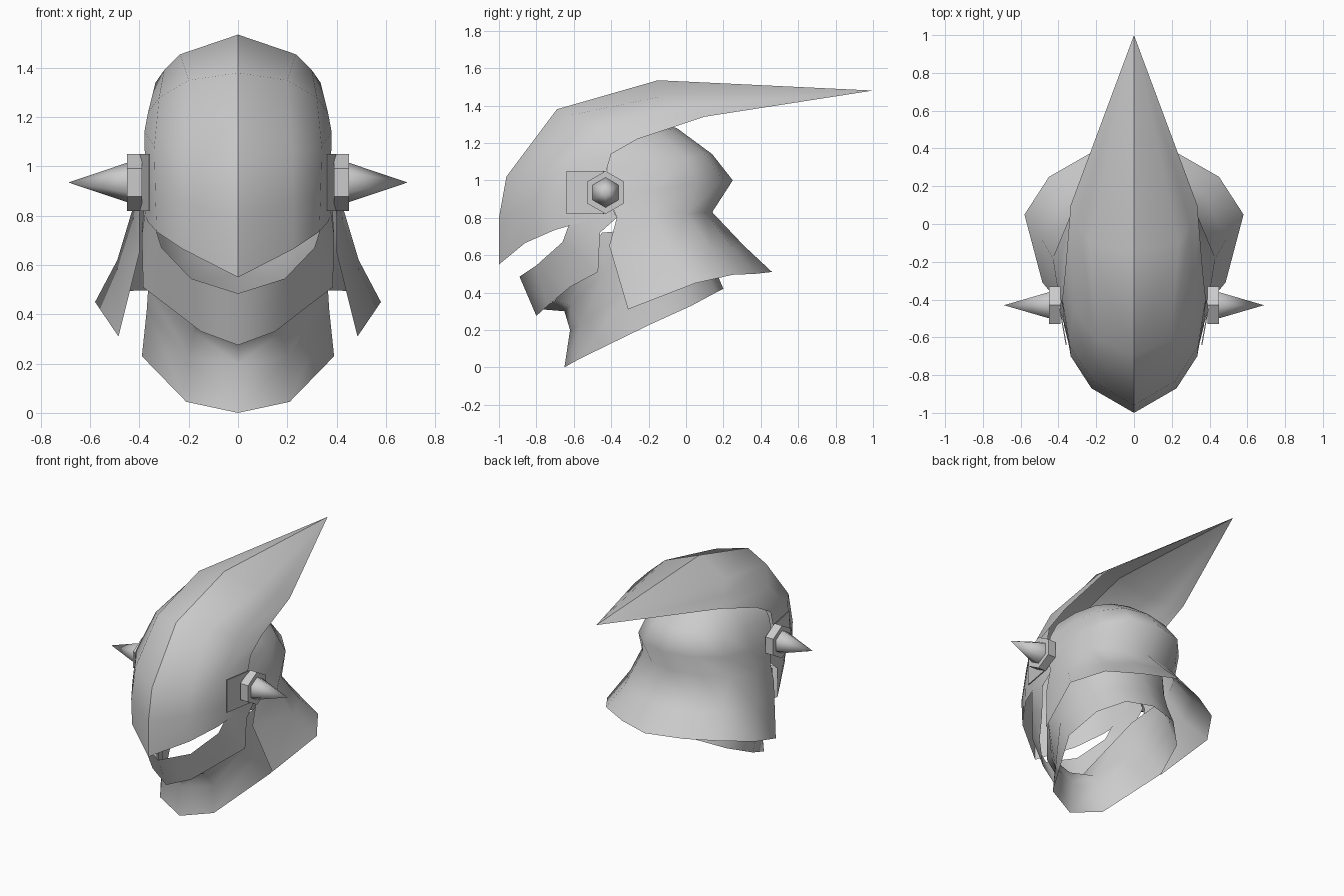
import bpy
import bmesh
import math
from mathutils import Vector

cube = bpy.data.objects.get("Cube")
if cube:
    bpy.data.objects.remove(cube, do_unlink=True)

# One plain grey for the whole helmet
grey = bpy.data.materials.new("plain_grey")
grey.use_nodes = True
colour = (0.6, 0.6, 0.6, 1)
grey.diffuse_color = colour
grey.node_tree.nodes["Principled BSDF"].inputs["Base Color"].default_value = colour

HEAD_CENTRE = Vector((0, -0.3, 0.8))


def finish(name, bm):
    """Turn a bmesh into a linked object with the grey material."""
    mesh = bpy.data.meshes.new(name)
    bm.to_mesh(mesh)
    bm.free()
    mesh.materials.append(grey)
    obj = bpy.data.objects.new(name, mesh)
    bpy.context.scene.collection.objects.link(obj)
    return obj


def mirror(obj, merge):
    """Mirror across the centre plane; unmerged halves keep a sharp ridge."""
    modifier = obj.modifiers.new("other_side", 'MIRROR')
    modifier.use_axis[0] = True
    modifier.use_mirror_merge = merge
    modifier.merge_threshold = 0.001


def shell(name, rows, merge=True):
    """Smooth open surface lofted through rows of points, then mirrored."""
    bm = bmesh.new()
    grid = [[bm.verts.new(point) for point in row] for row in rows]
    for upper, lower in zip(grid, grid[1:]):
        for i in range(len(upper) - 1):
            bm.faces.new((upper[i], upper[i + 1], lower[i + 1], lower[i]))
    bmesh.ops.remove_doubles(bm, verts=bm.verts[:], dist=0.0005)
    bmesh.ops.recalc_face_normals(bm, faces=bm.faces[:])
    bm.normal_update()
    outward = sum(face.normal.dot(face.calc_center_median() - HEAD_CENTRE)
                  for face in bm.faces)
    if outward < 0:
        bmesh.ops.reverse_faces(bm, faces=bm.faces[:])
    for face in bm.faces:
        face.smooth = True
    obj = finish(name, bm)
    mirror(obj, merge)
    return obj


# Visor sweeping back into a pointed crest: each row runs from ridge to edge
crest_tip = (0, 1, 1.48)
shell("visor_crest", [
    [(0, -1, .55), (.225, -.86, .665), (.33, -.7, .735), (.37, -.54, .78)],
    [(0, -1, .8), (.225, -.87, .85), (.335, -.7, .87), (.375, -.47, .9)],
    [(0, -.96, 1.02), (.22, -.83, 1.06), (.34, -.65, 1.08), (.38, -.4, 1.14)],
    [(0, -.69, 1.38), (.2, -.61, 1.35), (.32, -.46, 1.28), (.365, -.26, 1.22)],
    [(0, -.15, 1.535), (.235, -.1, 1.455), (.3, 0, 1.39), (.335, .1, 1.34)],
    [crest_tip] * 4,
], merge=False)

# Skull dome flaring into a neck guard: each row runs from the back to the side
shell("dome_and_neck_guard", [
    [(0, -.45, 1.37)] * 5,
    [(0, -.05, 1.28), (.12, -.08, 1.27), (.21, -.14, 1.25),
     (.27, -.27, 1.23), (.3, -.42, 1.2)],
    [(0, .14, 1.14), (.17, .1, 1.14), (.29, 0, 1.12),
     (.35, -.18, 1.1), (.36, -.42, 1.08)],
    [(0, .25, 1), (.2, .2, 1), (.33, .06, .98),
     (.385, -.17, .95), (.38, -.42, .93)],
    [(0, .14, .83), (.2, .1, .83), (.34, 0, .82),
     (.43, -.18, .82), (.4, -.37, .8)],
    [(0, .31, .65), (.23, .25, .64), (.38, .14, .63),
     (.49, -.08, .62), (.4, -.41, .65)],
    [(0, .46, .51), (.24, .37, .5), (.45, .25, .495),
     (.58, .05, .45), (.485, -.31, .31)],
])

# Chin guard with arms rising to the hinges: upper edge, then lower edge
shell("chin_guard", [
    [(0, -.89, .485), (.19, -.8, .545), (.31, -.66, .67),
     (.345, -.62, .78), (.365, -.54, .9), (.375, -.46, 1)],
    [(0, -.8, .275), (.15, -.74, .33), (.28, -.62, .43),
     (.385, -.47, .51), (.39, -.46, .72), (.385, -.37, .8)],
])

# Throat collar: rings from the bottom rim up, each running front to back
shell("throat_collar", [
    [(0, -.65, 0), (.21, -.57, .045), (.39, -.19, .23),
     (.34, .03, .33), (.2, .16, .4), (0, .2, .42)],
    [(0, -.62, .2), (.2, -.56, .23), (.37, -.3, .42),
     (.345, -.04, .48), (.2, .1, .53), (0, .14, .56)],
    [(0, -.65, .3), (.18, -.62, .33), (.365, -.44, .5),
     (.35, -.1, .6), (.2, .06, .65), (0, .1, .68)],
    [(0, -.77, .31), (.15, -.7, .36), (.36, -.45, .72),
     (.36, -.12, .75), (.2, .05, .78), (0, .1, .8)],
])

# Thin hinge plates lying over the visor sides
bm = bmesh.new()
low, high = .82, 1.05
corners = [(.362, -.64, low), (.397, -.44, low),
           (.397, -.44, high), (.362, -.64, high)]
bm.faces.new([bm.verts.new(corner) for corner in corners])
plate = finish("hinge_plate", bm)
thickness = plate.modifiers.new("thickness", 'SOLIDIFY')
thickness.thickness = 0.006
mirror(plate, False)


def spindle(name, sides, profile, smooth):
    """Sideways turned part; profile holds (radius, x) pairs, corner upwards."""
    bm = bmesh.new()
    rings = []
    for radius, x in profile:
        ring = []
        for i in range(sides):
            angle = math.tau * i / sides
            ring.append(bm.verts.new((x, -.43 + radius * math.sin(angle),
                                      .935 + radius * math.cos(angle))))
        rings.append(ring)
    for inner, outer in zip(rings, rings[1:]):
        for i in range(sides):
            j = (i + 1) % sides
            bm.faces.new((inner[i], inner[j], outer[j], outer[i]))
    bm.faces.new(rings[0])
    bmesh.ops.remove_doubles(bm, verts=bm.verts[:], dist=0.0005)
    bmesh.ops.recalc_face_normals(bm, faces=bm.faces[:])
    for face in bm.faces:
        face.smooth = smooth and len(face.verts) < sides
    mirror(finish(name, bm), False)


# Hexagonal hinge nuts and the spikes standing on them
spindle("hinge_nut", 6, [(.115, .39), (.115, .45), (.08, .45)], False)
spindle("hinge_spike", 6, [(.08, .44), (.08, .45), (0, .688)], True)
